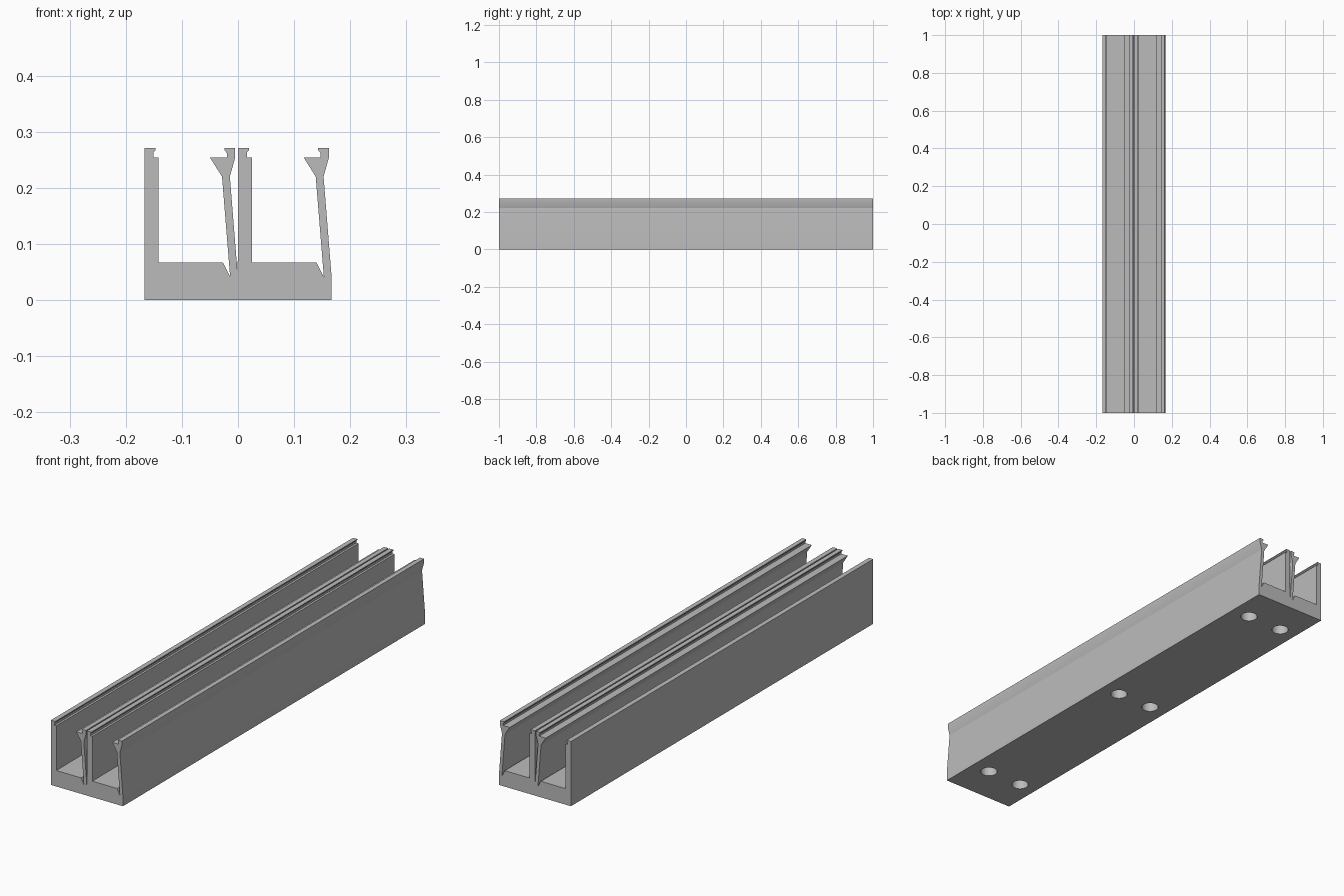
import bpy, bmesh

if "Cube" in bpy.data.objects:
    bpy.data.objects.remove(bpy.data.objects["Cube"])

grey = bpy.data.materials.new("plain_grey")
grey.diffuse_color = (0.5, 0.5, 0.5, 1)
grey.use_nodes = True
grey.node_tree.nodes["Principled BSDF"].inputs["Base Color"].default_value = grey.diffuse_color

PITCH = 0.167    # width of one channel
FLOOR = 0.067    # height of the channel floor

# One channel: rigid wall with lip, floor, relief groove, sprung clip arm
channel = [
    (0.000, 0.271), (0.020, 0.271), (0.020, 0.267), (0.016, 0.263),
    (0.016, 0.254), (0.025, 0.254), (0.025, FLOOR), (0.140, FLOOR),
    (0.153, 0.041), (0.1385, 0.220), (0.117, 0.254), (0.147, 0.254),
    (0.147, 0.262), (0.143, 0.267), (0.143, 0.271), (0.162, 0.271),
    (0.162, 0.254), (0.1525, 0.220), (0.1665, 0.045),
]
profile = [(-PITCH, 0)]
for shift in (-PITCH, 0):
    profile += [(x + shift, z) for x, z in channel]
profile.append((PITCH, 0))


def finish(bm, name):
    bmesh.ops.recalc_face_normals(bm, faces=bm.faces)
    mesh = bpy.data.meshes.new(name)
    bm.to_mesh(mesh)
    bm.free()
    mesh.materials.append(grey)
    obj = bpy.data.objects.new(name, mesh)
    bpy.context.collection.objects.link(obj)
    return obj


# Extruded double rail
bm = bmesh.new()
face = bm.faces.new([bm.verts.new((x, -1, z)) for x, z in profile])
grown = bmesh.ops.extrude_face_region(bm, geom=[face])["geom"]
bmesh.ops.translate(bm, vec=(0, 2, 0),
                    verts=[v for v in grown if isinstance(v, bmesh.types.BMVert)])
rail = finish(bm, "double_rail")


def stepped_bore(bm, x, y, steps, sides=32):
    """Closed solid of revolution from (radius, z) steps."""
    rings = []
    for r, z in steps:
        ring = bmesh.ops.create_circle(bm, segments=sides, radius=r)["verts"]
        bmesh.ops.translate(bm, verts=ring, vec=(x, y, z))
        rings.append(ring)
    for a, b in zip(rings, rings[1:]):
        for i in range(sides):
            j = (i + 1) % sides
            bm.faces.new((a[i], a[j], b[j], b[i]))
    bm.faces.new(rings[0])
    bm.faces.new(rings[-1])


# Screw bores: wide from below, stepped recess from above
bm = bmesh.new()
for x in (-0.086, 0.081):
    for y in (-0.833, 0, 0.833):
        stepped_bore(bm, x, y, [(0.034, -0.02), (0.034, 0.045)])
        stepped_bore(bm, x, y, [(0.022, 0.055), (0.022, 0.060),
                                (0.036, 0.060), (0.036, 0.080)])
cutter = finish(bm, "bore_cutter")
cutter.hide_render = True
cutter.hide_set(True)

cut = rail.modifiers.new("screw_bores", "BOOLEAN")
cut.operation = "DIFFERENCE"
cut.solver = "EXACT"
cut.object = cutter

# Bake the bores, then smooth only the round walls
bpy.context.view_layer.objects.active = rail
rail.select_set(True)
bpy.ops.object.modifier_apply(modifier=cut.name)
bpy.data.objects.remove(cutter)
bpy.ops.object.shade_smooth_by_angle(angle=0.3)
